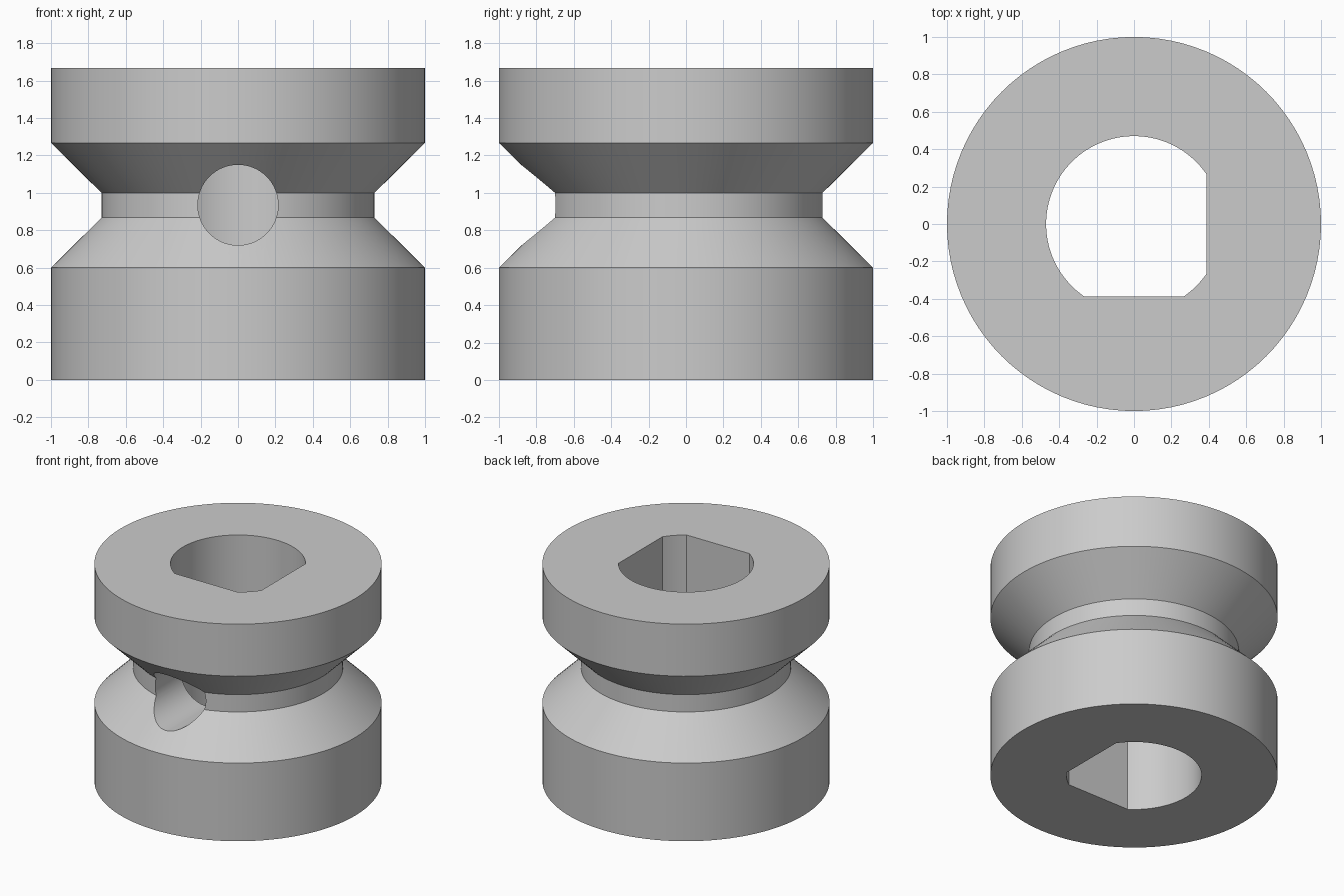
import bpy
import bmesh
import math
from mathutils import Matrix

if "Cube" in bpy.data.objects:
    bpy.data.objects.remove(bpy.data.objects["Cube"], do_unlink=True)

SEGMENTS = 96
BORE_RADIUS, FLAT = 0.47, 0.387

grey = bpy.data.materials.new("plain_grey")
grey.use_nodes = True
grey.diffuse_color = (0.6, 0.6, 0.6, 1)
grey.node_tree.nodes["Principled BSDF"].inputs["Base Color"].default_value = (0.6, 0.6, 0.6, 1)


def make_object(name, bm):
    bmesh.ops.recalc_face_normals(bm, faces=bm.faces)
    mesh = bpy.data.meshes.new(name)
    bm.to_mesh(mesh)
    bm.free()
    mesh.materials.append(grey)
    obj = bpy.data.objects.new(name, mesh)
    bpy.context.collection.objects.link(obj)
    return obj


def lathe(name, profile):
    """Solid of revolution about z from (radius, height) points."""
    bm = bmesh.new()
    rings = [[bm.verts.new((r * math.cos(a), r * math.sin(a), z))
              for a in (math.tau * i / SEGMENTS for i in range(SEGMENTS))]
             for r, z in profile]
    for low, high in zip(rings, rings[1:]):
        for i in range(SEGMENTS):
            j = (i + 1) % SEGMENTS
            bm.faces.new((low[i], low[j], high[j], high[i]))
    bm.faces.new(rings[0])
    bm.faces.new(rings[-1])
    return make_object(name, bm)


def arc(start, end, steps):
    return [(BORE_RADIUS * math.cos(a), BORE_RADIUS * math.sin(a))
            for a in (start + (end - start) * i / steps for i in range(steps + 1))]


def bore_cutter():
    """Round shaft with two flats, on the left and the front."""
    near, far = math.acos(FLAT / BORE_RADIUS), math.asin(FLAT / BORE_RADIUS)
    outline = arc(near, math.pi + far, 64) + arc(-far, -near, 8)
    bm = bmesh.new()
    face = bm.faces.new([bm.verts.new((x, y, -0.2)) for x, y in outline])
    extruded = bmesh.ops.extrude_face_region(bm, geom=[face])["geom"]
    bmesh.ops.translate(bm, vec=(0, 0, 2.2),
                        verts=[v for v in extruded if isinstance(v, bmesh.types.BMVert)])
    return make_object("bore_cutter", bm)


def screw_hole_cutter():
    """Round hole through the front wall only."""
    bm = bmesh.new()
    place = Matrix.Translation((0, -0.7, 0.935)) @ Matrix.Rotation(math.pi / 2, 4, "X")
    bmesh.ops.create_cone(bm, cap_ends=True, segments=64, radius1=0.215, radius2=0.215,
                          depth=1.0, matrix=place)
    return make_object("screw_hole_cutter", bm)


# Grooved collar body
body = lathe("grooved_collar", [(1, 0), (1, 0.6), (0.73, 0.867), (0.73, 1.0),
                                (1, 1.267), (1, 1.667)])

# Bore and screw hole
for cutter in (bore_cutter(), screw_hole_cutter()):
    cutter.hide_render = True
    cut = body.modifiers.new(cutter.name, "BOOLEAN")
    cut.operation = "DIFFERENCE"
    cut.solver = "EXACT"
    cut.object = cutter
    bpy.ops.object.select_all(action="DESELECT")
    body.select_set(True)
    bpy.context.view_layer.objects.active = body
    bpy.ops.object.modifier_apply(modifier=cut.name)
    bpy.data.objects.remove(cutter, do_unlink=True)

bpy.ops.object.shade_smooth_by_angle(angle=math.radians(25))
